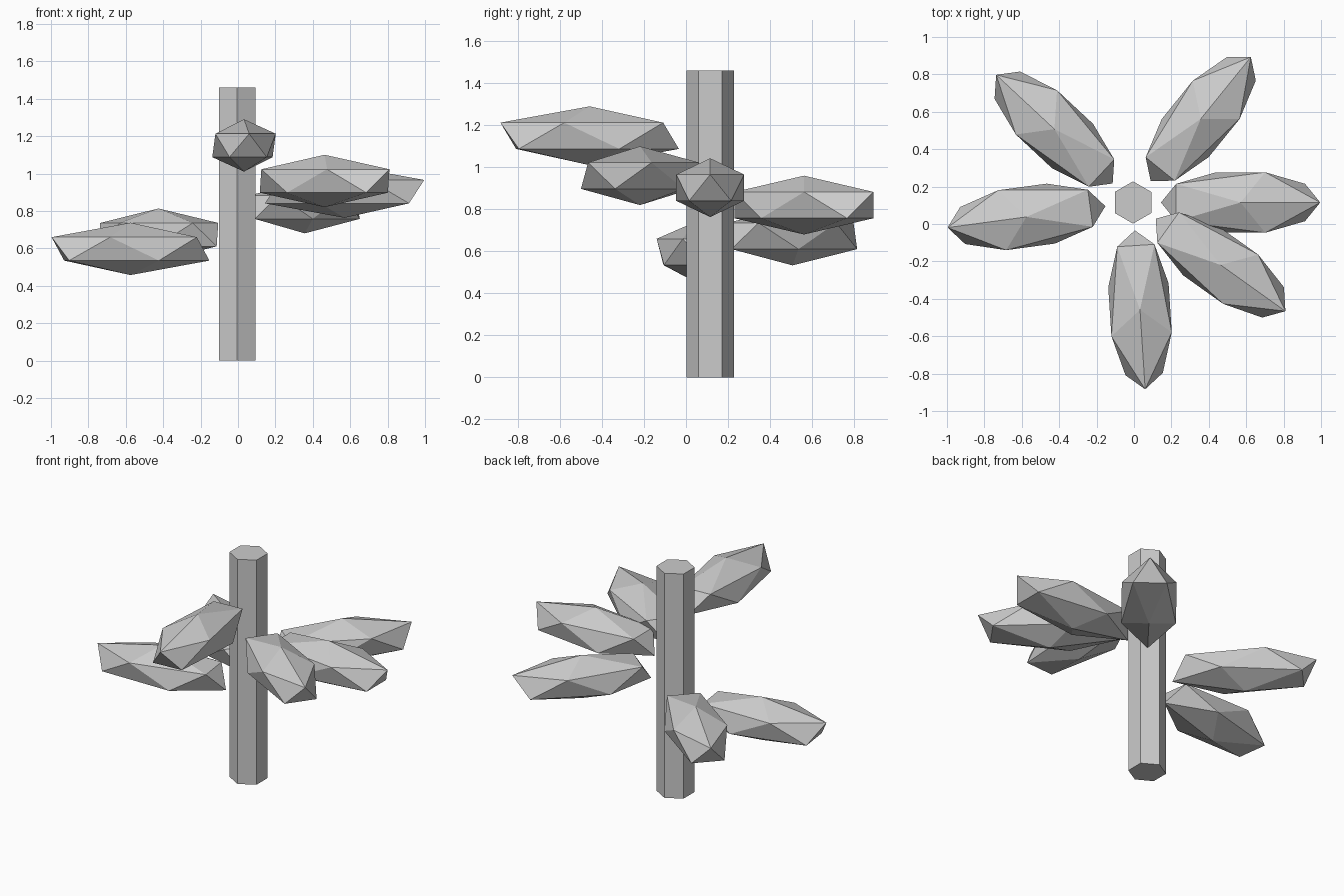
import bpy
from math import radians, cos, sin

# Remove only the default cube
cube = bpy.data.objects.get("Cube")
if cube:
    bpy.data.objects.remove(cube, do_unlink=True)

# One plain material for everything
grey = bpy.data.materials.new("light grey")
grey.use_nodes = True
grey.diffuse_color = (0.6, 0.6, 0.6, 1)
grey.node_tree.nodes["Principled BSDF"].inputs["Base Color"].default_value = (0.6, 0.6, 0.6, 1)

STEM_X, STEM_Y = -0.005, 0.115
STEM_HEIGHT = 1.46
LEAF_REACH = 0.575                 # stem axis to leaf centre
LEAF_SCALE = (0.476, 0.19, 0.14)   # length, width, thickness


def finish(name):
    obj = bpy.context.object
    obj.name = name
    obj.data.name = name
    obj.data.materials.append(grey)
    return obj


# Six-sided stem with corners facing front and back
bpy.ops.mesh.primitive_cylinder_add(
    vertices=6, radius=0.113, depth=STEM_HEIGHT,
    location=(STEM_X, STEM_Y, STEM_HEIGHT / 2))
finish("stem")


# Faceted leaf: a stretched icosahedron pointing away from the stem
def add_leaf(name, angle, z):
    a = radians(angle)
    bpy.ops.mesh.primitive_ico_sphere_add(
        subdivisions=1, radius=1, rotation=(0, 0, a),
        location=(STEM_X + LEAF_REACH * cos(a), STEM_Y + LEAF_REACH * sin(a), z))
    finish(name).scale = LEAF_SCALE


# Leaves spiral down the stem
for name, angle, z in (
        ("front_leaf", -86.3, 1.15),
        ("front_left_leaf", -35.5, 0.96),
        ("left_leaf", 0, 0.903),
        ("back_left_leaf", 51, 0.82),
        ("back_right_leaf", 137, 0.673),
        ("right_leaf", 187.7, 0.597)):
    add_leaf(name, angle, z)
